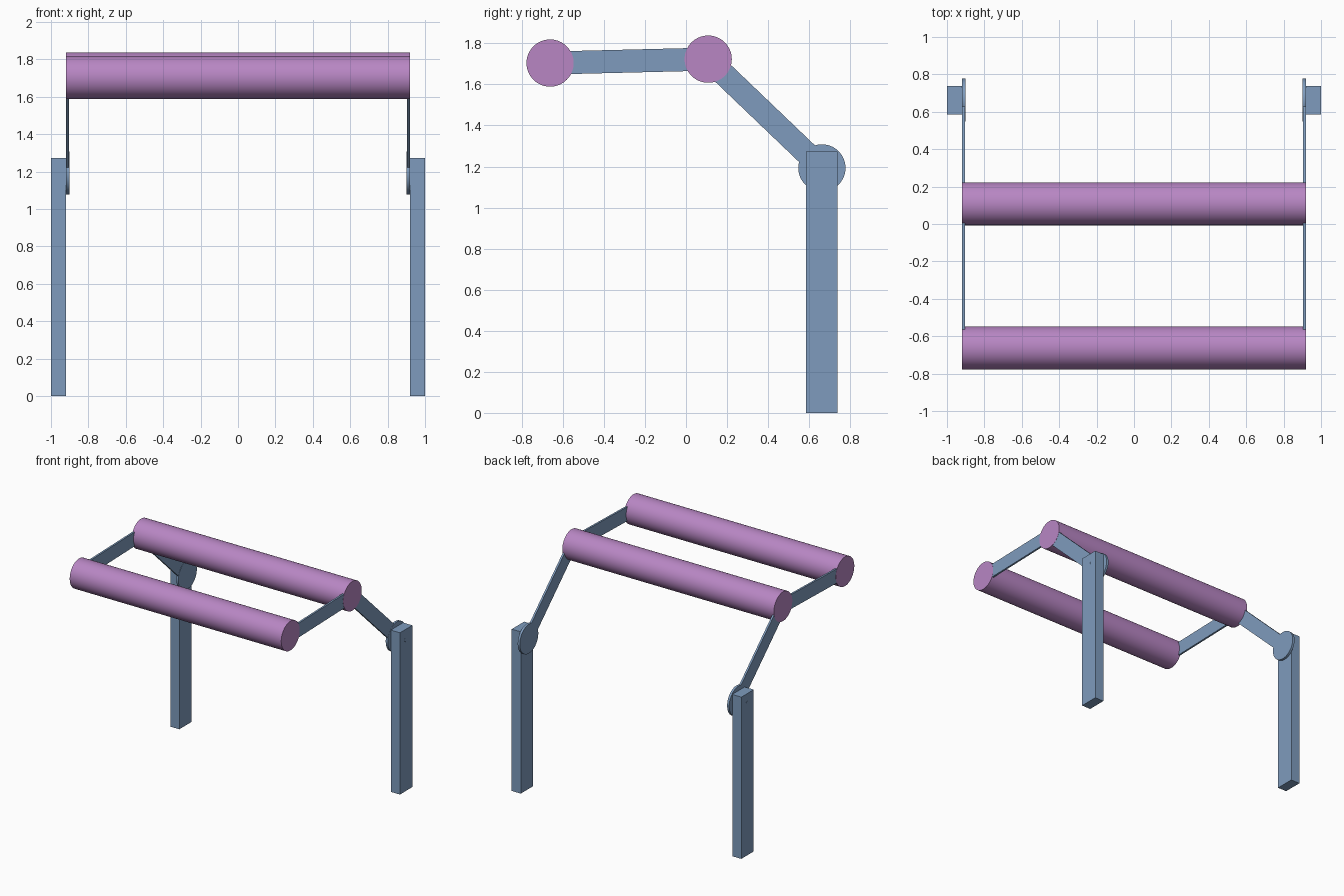
import bpy
import math

if "Cube" in bpy.data.objects:
    bpy.data.objects.remove(bpy.data.objects["Cube"])


def material(name, color):
    m = bpy.data.materials.new(name)
    m.diffuse_color = (*color, 1)
    m.use_nodes = True
    m.node_tree.nodes["Principled BSDF"].inputs["Base Color"].default_value = m.diffuse_color
    return m


blue = material("blue_frame", (0.21, 0.33, 0.51))
purple = material("purple_roller", (0.48, 0.24, 0.55))


def box(name, center, size, tilt=0):
    bpy.ops.mesh.primitive_cube_add(size=1, location=center)
    o = bpy.context.object
    o.name = name
    o.scale = size
    bpy.ops.object.transform_apply(location=False, rotation=False, scale=True)
    o.rotation_euler.x = tilt
    o.data.materials.append(blue)
    return o


def rod(name, x0, x1, yz, radius, mat, sides=64):
    # cylinder lying along x
    bpy.ops.mesh.primitive_cylinder_add(
        vertices=sides, radius=radius, depth=abs(x1 - x0),
        location=((x0 + x1) / 2, *yz), rotation=(0, math.pi / 2, 0))
    o = bpy.context.object
    o.name = name
    bpy.ops.object.shade_smooth_by_angle(angle=math.radians(35))
    o.data.materials.append(mat)
    return o


def arm(name, x, a, b, width=0.112, thick=0.015):
    # flat bar between two points of the side profile
    dy, dz = b[0] - a[0], b[1] - a[1]
    center = (x, (a[0] + b[0]) / 2, (a[1] + b[1]) / 2)
    return box(name, center, (thick, math.hypot(dy, dz), width), math.atan2(dz, dy))


FRONT = (-0.662, 1.704)
MIDDLE = (0.108, 1.723)
PIVOT = (0.662, 1.193)
R = 0.115

# rollers
rod("front_roller", -0.92, 0.92, FRONT, R, purple)
rod("rear_roller", -0.92, 0.92, MIDDLE, R, purple)

# side frames
for side, s in (("left", -1), ("right", 1)):
    box(side + "_post", (s * 0.9595, PIVOT[0], 0.636), (0.079, 0.154, 1.272))
    arm(side + "_upper_arm", s * 0.9115, FRONT, MIDDLE)
    arm(side + "_lower_arm", s * 0.9115, MIDDLE, PIVOT)
    rod(side + "_pivot_disc", s * 0.902, s * 0.92, PIVOT, R, blue)
    rod(side + "_pivot_pin", s * 0.91, s * 1.0, PIVOT, 0.02, blue, 32)
